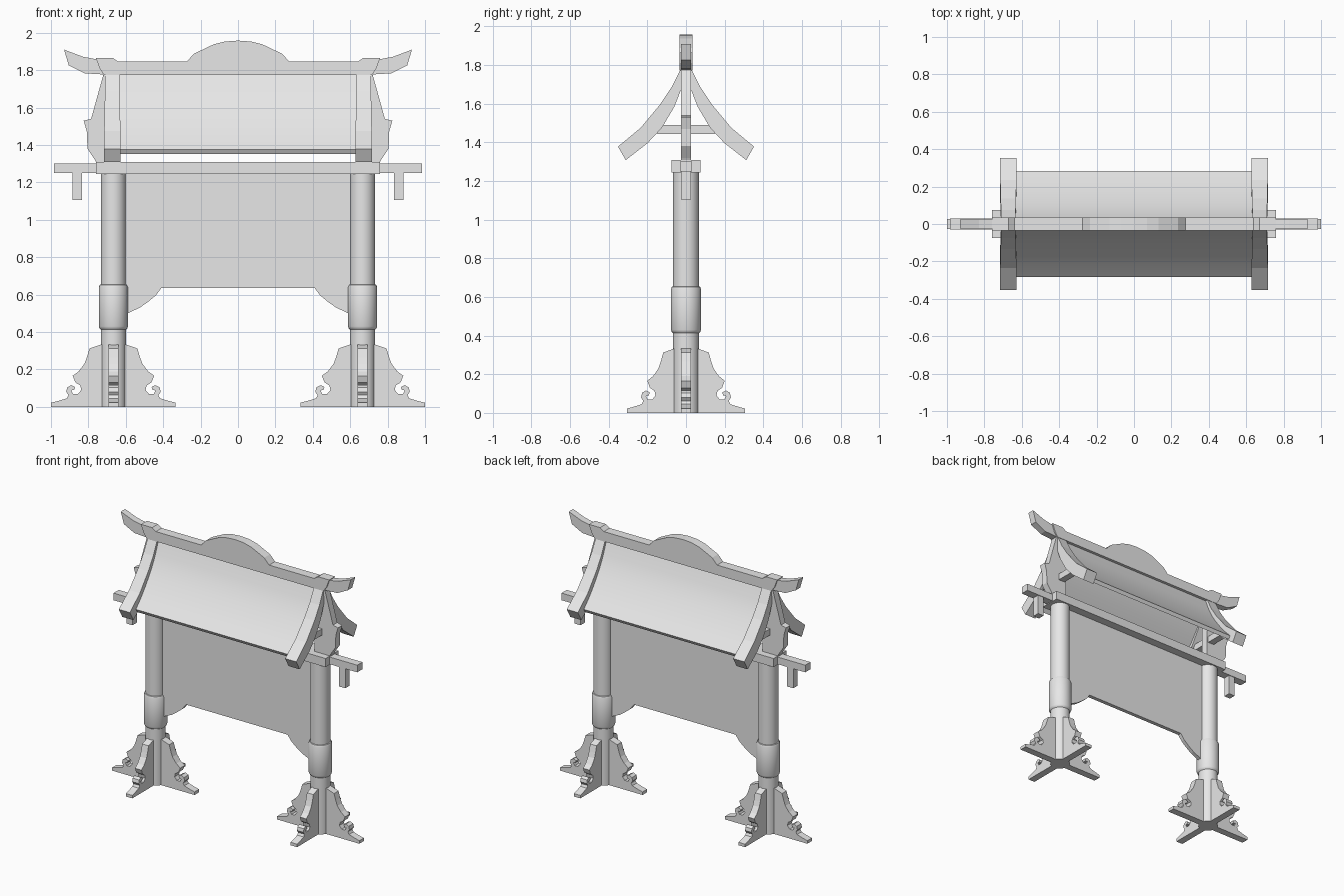
import bpy, bmesh, math
from mathutils import Vector

cube = bpy.data.objects.get("Cube")
if cube:
    bpy.data.objects.remove(cube, do_unlink=True)

grey = bpy.data.materials.new("plain_grey")
grey.use_nodes = True
grey.diffuse_color = (0.8, 0.8, 0.8, 1)
grey.node_tree.nodes["Principled BSDF"].inputs["Base Color"].default_value = (0.8, 0.8, 0.8, 1)


def finish(name, bm, smooth=False):
    bmesh.ops.recalc_face_normals(bm, faces=bm.faces)
    mesh = bpy.data.meshes.new(name)
    bm.to_mesh(mesh)
    bm.free()
    mesh.materials.append(grey)
    obj = bpy.data.objects.new(name, mesh)
    bpy.context.collection.objects.link(obj)
    if smooth:
        bpy.ops.object.select_all(action='DESELECT')
        bpy.context.view_layer.objects.active = obj
        obj.select_set(True)
        bpy.ops.object.shade_smooth_by_angle(angle=math.radians(35))
    return obj


def prism(name, pts, place, half, smooth=False):
    """Extrude a 2D outline; place(u, v, w) maps it into space."""
    bm = bmesh.new()
    back = [bm.verts.new(place(u, v, -half)) for u, v in pts]
    front = [bm.verts.new(place(u, v, half)) for u, v in pts]
    bm.faces.new(back)
    bm.faces.new(front)
    n = len(pts)
    for i in range(n):
        j = (i + 1) % n
        bm.faces.new((back[i], back[j], front[j], front[i]))
    return finish(name, bm, smooth)


def box(name, lo, hi):
    outline = [(lo[0], lo[2]), (hi[0], lo[2]), (hi[0], hi[2]), (lo[0], hi[2])]
    mid, half = (lo[1] + hi[1]) / 2, (hi[1] - lo[1]) / 2
    return prism(name, outline, lambda u, v, w: (u, mid + w, v), half)


def lathe(name, x, profile, sides=32):
    bm = bmesh.new()
    rings = []
    for r, z in profile:
        rings.append([bm.verts.new((x + r * math.cos(math.tau * i / sides),
                                    r * math.sin(math.tau * i / sides), z)) for i in range(sides)])
    for a, b in zip(rings, rings[1:]):
        for i in range(sides):
            j = (i + 1) % sides
            bm.faces.new((a[i], a[j], b[j], b[i]))
    bm.faces.new(rings[0])
    bm.faces.new(rings[-1])
    return finish(name, bm, True)


def mirrored(pts):
    return pts + [(-u, v) for u, v in reversed(pts) if abs(u) > 1e-5]


def upright(u, v, w):
    return (u, w, v)


# Ridge board with central arch and raised ends
prism("ridge_board", mirrored([
    (0, 1.958), (0.07, 1.953), (0.13, 1.938), (0.235, 1.888), (0.275, 1.845),
    (0.64, 1.845), (0.67, 1.866), (0.76, 1.866), (0.74, 1.81), (0.715, 1.773)]),
    upright, 0.034)

# Curved roof sheets
top = [(0.012, 1.775), (0.05, 1.685), (0.085, 1.62), (0.125, 1.56),
       (0.17, 1.5), (0.22, 1.44), (0.283, 1.375)]
sheet = top + [(y - 0.014, z - 0.024) for y, z in reversed(top)]
for s, side in ((1, "back"), (-1, "front")):
    prism(side + "_roof_sheet", sheet, lambda u, v, w, s=s: (w, s * u, v), 0.64, True)

# Long cross beam and hanging panel
box("main_beam", (-0.76, -0.075, 1.245), (0.76, 0.075, 1.308))
prism("hanging_panel", mirrored([
    (0.62, 1.26), (0.62, 0.495), (0.595, 0.498), (0.525, 0.53),
    (0.48, 0.562), (0.44, 0.595), (0.41, 0.635)]), upright, 0.014)

horn = [(0.72, 1.777), (0.82, 1.783), (0.905, 1.826), (0.93, 1.91),
        (0.83, 1.872), (0.74, 1.855)]
barge = mirrored([(0.03, 1.775), (0.075, 1.685), (0.135, 1.595), (0.235, 1.475), (0.352, 1.378),
                  (0.312, 1.308), (0.2, 1.395), (0.125, 1.475), (0.06, 1.585), (0.015, 1.7),
                  (0, 1.74)])
bracket = [(0.635, 1.775), (0.72, 1.775), (0.755, 1.65), (0.785, 1.54), (0.825, 1.53),
           (0.808, 1.47), (0.805, 1.38), (0.765, 1.32), (0.755, 1.3), (0.635, 1.3)]
foot = [(0, 0), (0.333, 0), (0.333, 0.022), (0.29, 0.033), (0.25, 0.045), (0.24, 0.062),
        (0.253, 0.08), (0.247, 0.104), (0.225, 0.116), (0.204, 0.106), (0.21, 0.09),
        (0.226, 0.088), (0.215, 0.068), (0.19, 0.068), (0.172, 0.09), (0.177, 0.114),
        (0.203, 0.13), (0.218, 0.166), (0.185, 0.19), (0.155, 0.23), (0.142, 0.265),
        (0.128, 0.312), (0.067, 0.333), (0, 0.333)]

POST = 0.666
for s, side in ((1, "left"), (-1, "right")):
    def flipped(u, v, w, s=s):
        return (s * u, w, v)

    # Ridge horn, gable bracket and outer beam end with its drop peg
    prism(side + "_ridge_horn", horn, flipped, 0.025)
    prism(side + "_gable_bracket", bracket, flipped, 0.025)
    beam = [(0.7, 1.25), (0.985, 1.25), (0.985, 1.302), (0.7, 1.302)]
    prism(side + "_beam_end", beam, flipped, 0.03)
    peg = [(0.835, 1.105), (0.885, 1.105), (0.885, 1.26), (0.835, 1.26)]
    prism(side + "_drop_peg", peg, flipped, 0.025)

    # Curved barge board, slightly thinner towards the ridge
    def tapered(u, v, w, s=s):
        thin = 1 - 0.16 * max(0, (v - 1.4) / 0.37)
        return (s * (0.672 + w * thin), u, v)
    prism(side + "_barge_board", barge, tapered, 0.045)
    box(side + "_gable_tie", (s * 0.672 - 0.025, -0.15, 1.443), (s * 0.672 + 0.025, 0.15, 1.49))

    # Round post with a wider sleeve
    lathe(side + "_post", s * POST, [(0.067, 0), (0.067, 1.25)])
    lathe(side + "_post_sleeve", s * POST, [
        (0.066, 0.412), (0.073, 0.418), (0.078, 0.43), (0.078, 0.64), (0.073, 0.652), (0.066, 0.655)])

    # Four scrolled feet around each post
    for k, way in enumerate(("outer", "back", "inner", "front")):
        d = Vector((s * round(math.cos(k * math.pi / 2)), round(math.sin(k * math.pi / 2)), 0))
        across = Vector((-d.y, d.x, 0))
        reach = 0.92 if k % 2 else 1.0

        def foot_place(u, v, w, s=s, d=d, across=across, reach=reach):
            return Vector((s * POST, 0, v)) + d * u * reach + across * w
        prism(side + "_" + way + "_foot", foot, foot_place, 0.026)
